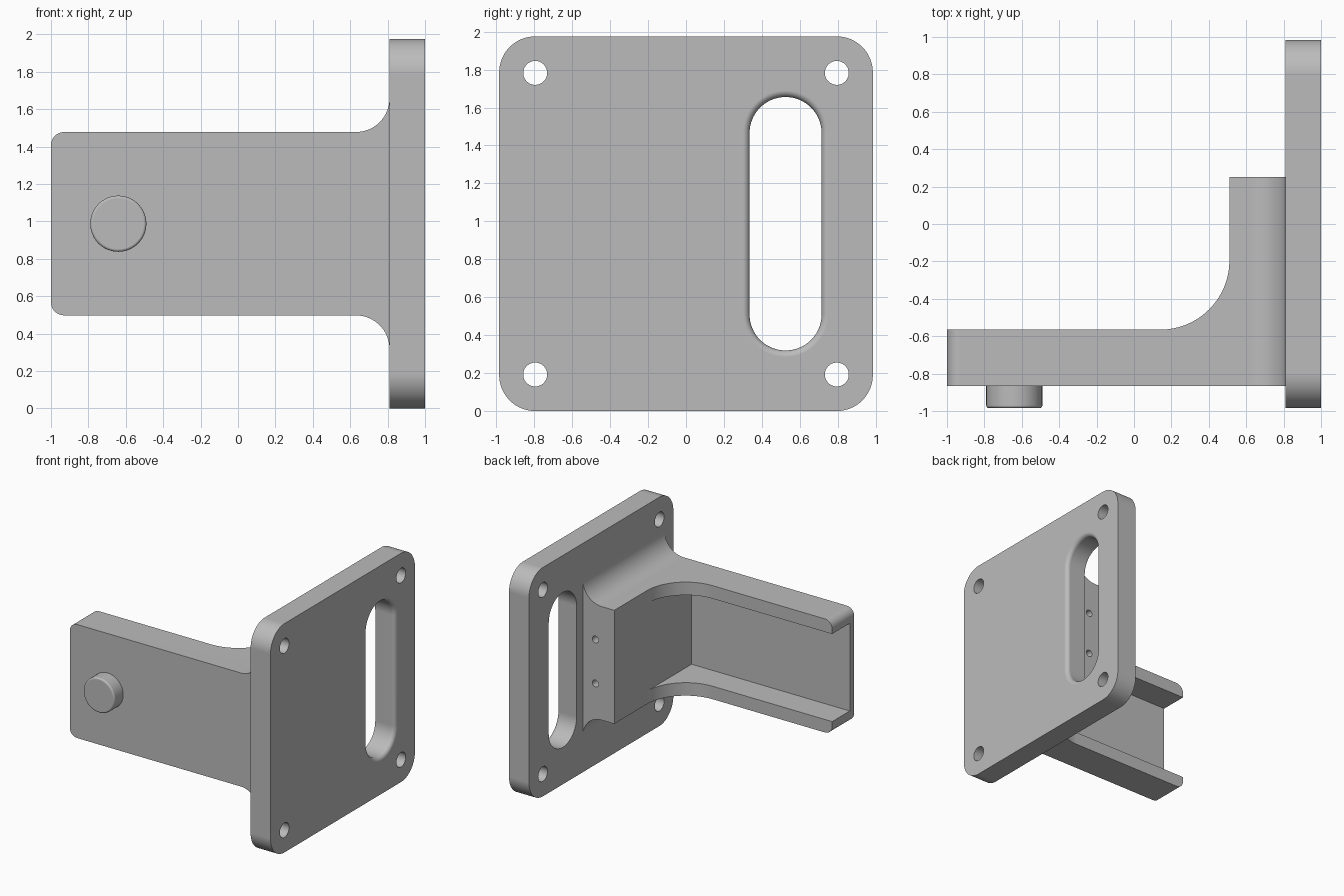
import bpy, bmesh
from math import sin, cos, radians, pi

cube = bpy.data.objects.get("Cube")
if cube:
    bpy.data.objects.remove(cube, do_unlink=True)

grey = bpy.data.materials.new("plain grey")
grey.use_nodes = True
GREY = (0.5, 0.5, 0.5, 1)
grey.diffuse_color = GREY
grey.node_tree.nodes["Principled BSDF"].inputs["Base Color"].default_value = GREY

MID = 0.9875  # mid height of the whole bracket


def arc(cu, cv, r, start, end, steps=16):
    angles = [radians(start + (end - start) * i / steps) for i in range(steps + 1)]
    return [(cu + r * cos(a), cv + r * sin(a)) for a in angles]


def rounded(cu, cv, half_u, half_v, r):
    """Rounded rectangle outline; a full radius makes a slot or a circle."""
    u, v = half_u - r, half_v - r
    return (arc(cu + u, cv + v, r, 0, 90) + arc(cu - u, cv + v, r, 90, 180)
            + arc(cu - u, cv - v, r, 180, 270) + arc(cu + u, cv - v, r, 270, 360))


def loft(name, axis, rings):
    """Closed solid through (depth, outline) rings stacked along an axis."""
    place = {"X": lambda u, v, d: (d, u, v),
             "Y": lambda u, v, d: (u, d, v),
             "Z": lambda u, v, d: (u, v, d)}[axis]
    bm = bmesh.new()
    loops = [[bm.verts.new(place(u, v, d)) for u, v in pts] for d, pts in rings]
    bm.faces.new(loops[0])
    bm.faces.new(loops[-1])
    n = len(loops[0])
    for a, b in zip(loops, loops[1:]):
        for i in range(n):
            j = (i + 1) % n
            bm.faces.new((a[i], a[j], b[j], b[i]))
    bmesh.ops.remove_doubles(bm, verts=bm.verts[:], dist=1e-5)
    bmesh.ops.recalc_face_normals(bm, faces=bm.faces[:])
    mesh = bpy.data.meshes.new(name)
    bm.to_mesh(mesh)
    bm.free()
    mesh.materials.append(grey)
    ob = bpy.data.objects.new(name, mesh)
    bpy.context.collection.objects.link(ob)
    return ob


def prism(name, axis, near, far, outline):
    return loft(name, axis, [(near, outline), (far, outline)])


def activate(ob):
    bpy.ops.object.select_all(action="DESELECT")
    ob.select_set(True)
    bpy.context.view_layer.objects.active = ob


def cut(ob, cutters):
    activate(ob)
    for c in cutters:
        c.hide_render = True
        mod = ob.modifiers.new("cut", "BOOLEAN")
        mod.operation, mod.solver, mod.object = "DIFFERENCE", "EXACT", c
        bpy.ops.object.modifier_apply(modifier=mod.name)
        bpy.data.objects.remove(c, do_unlink=True)


def finish(ob):
    activate(ob)
    bpy.ops.object.shade_smooth_by_angle(angle=radians(30))
    mod = ob.modifiers.new("even shading", "WEIGHTED_NORMAL")
    mod.keep_sharp = True


# Mounting plate with four corner holes
plate = prism("mounting_plate", "X", 0.81, 1.0, rounded(0, MID, 0.985, MID, 0.19))
cutters = [prism("bolt_hole", "X", 0.7, 1.1, rounded(sy * 0.795, MID + sz * 0.795, 0.063, 0.063, 0.063))
           for sy in (-1, 1) for sz in (-1, 1)]

# Long slot, rounded over on the outer face
FILLET = 0.035
widths = [(0.7, 0)]
for i in range(7):
    a = i / 6 * pi / 2
    widths.append((1 - FILLET + FILLET * sin(a), FILLET * (1 - cos(a))))
widths.append((1.1, FILLET))
cutters.append(loft("slot", "X", [
    (x, rounded(0.525, MID, 0.19 + o, 0.668 + o, 0.19 + o)) for x, o in widths]))
cut(plate, cutters)
finish(plate)

# Arm profile: rounded free end, flared where it meets the plate
HALF, FLARE, END = 0.49, 0.18, 0.07
upper = ([(0.82, HALF + FLARE)]
         + arc(0.81 - FLARE, HALF + FLARE, FLARE, 0, -90)
         + arc(END - 1, HALF - END, END, 90, 180, 8))
outline = [(x, MID + z) for x, z in upper] + [(x, MID - z) for x, z in reversed(upper)]
arm = prism("channel_arm", "Y", -0.865, 0.25, outline)

# Space behind the arm, with the large inside curve
behind = prism("behind_arm", "Z", -0.1, 2.1,
               [(-1.1, -0.565)] + arc(0.14, -0.195, 0.37, -90, 0, 24)
               + [(0.51, 0.4), (-1.1, 0.4)])
# Channel between the two flanges
channel = prism("channel", "Z", MID - 0.378, MID + 0.378,
                [(-1.1, -0.805), (0.51, -0.805), (0.51, 0.3), (-1.1, 0.3)])
# Two small blind holes in the back of the block
pins = [prism("small_hole", "Y", 0.05, 0.3, rounded(0.69, MID + s * 0.19, 0.03, 0.03, 0.03))
        for s in (-1, 1)]
cut(arm, [behind, channel] + pins)
finish(arm)

# Round stud on the front face, with a softened rim
RIM = 0.015
stud_rings = [(-0.84, 0.15)]
for i in range(5):
    a = i / 4 * pi / 2
    stud_rings.append((-0.985 + RIM * (1 - sin(a)), 0.15 - RIM * (1 - cos(a))))
stud = loft("front_stud", "Y", [(y, rounded(-0.64, MID, r, r, r)) for y, r in stud_rings])
finish(stud)
bpy.ops.object.select_all(action="DESELECT")
